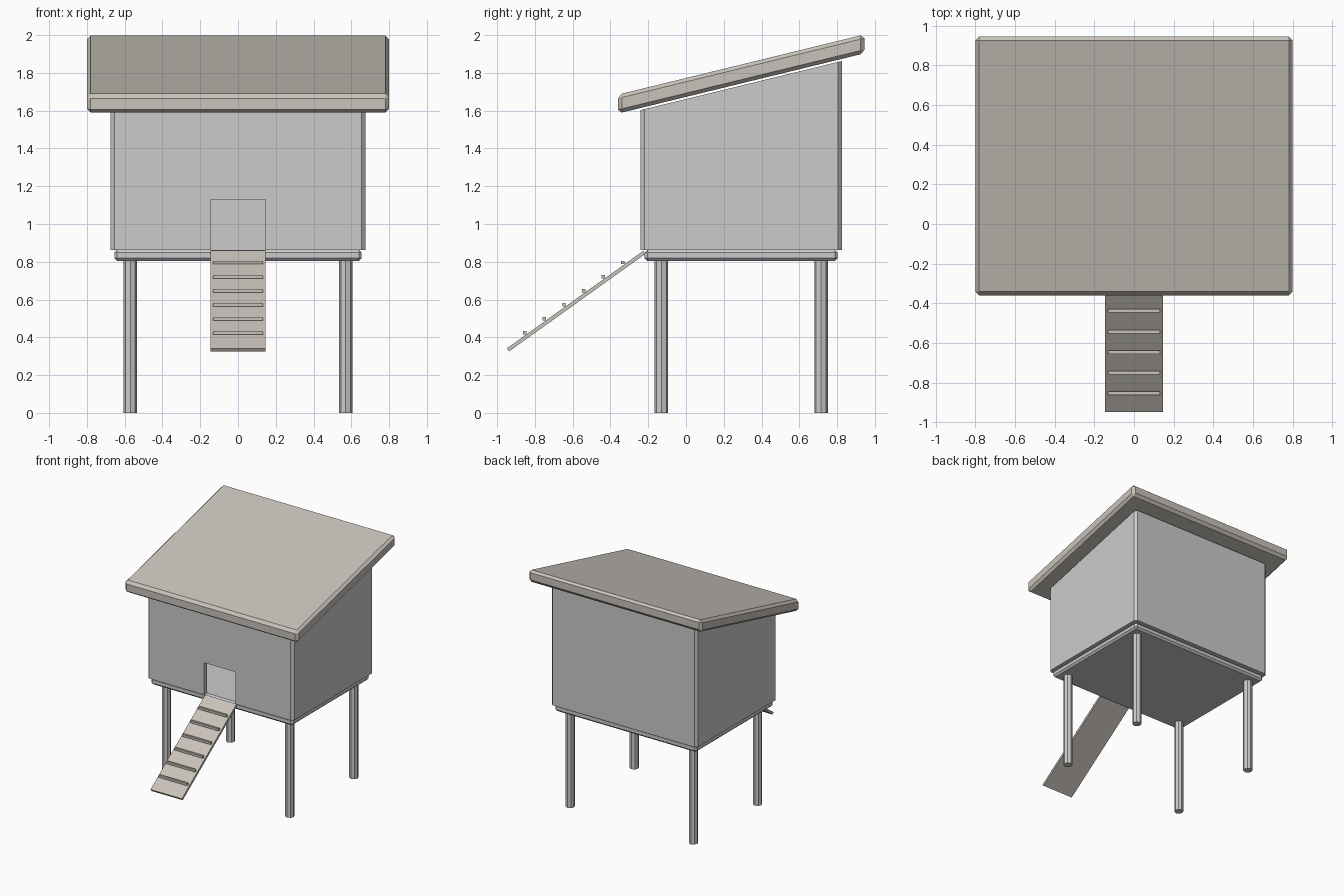
import bpy, bmesh, math
from mathutils import Matrix

if "Cube" in bpy.data.objects:
    bpy.data.objects.remove(bpy.data.objects["Cube"])


def box(name, x, y, z, bevel=0.0):
    """Box from (min, max) ranges, optionally chamfered."""
    bm = bmesh.new()
    bmesh.ops.create_cube(bm, size=1)
    for v in bm.verts:
        v.co = [r[0] if c < 0 else r[1] for c, r in zip(v.co, (x, y, z))]
    if bevel:
        bmesh.ops.bevel(bm, geom=bm.edges[:], offset=bevel, segments=1,
                        affect='EDGES', profile=0.5)
    return finish(name, bm)


def finish(name, bm):
    bmesh.ops.recalc_face_normals(bm, faces=bm.faces[:])
    me = bpy.data.meshes.new(name)
    bm.to_mesh(me)
    bm.free()
    ob = bpy.data.objects.new(name, me)
    bpy.context.collection.objects.link(ob)
    return ob


def paint(ob, mat):
    ob.data.materials.append(mat)


wood = bpy.data.materials.new("weathered_wood")
wood.diffuse_color = (0.58, 0.54, 0.49, 1)
wood.use_nodes = True
wood.node_tree.nodes["Principled BSDF"].inputs["Base Color"].default_value = wood.diffuse_color
SLOPE = 0.244

# Sloping roof: chamfered slab sheared along y
roof = box("roof", (-0.8, 0.8), (-0.36, 0.945), (1.585, 1.685), 0.02)
for v in roof.data.vertices:
    v.co.z += (v.co.y + 0.36) * SLOPE
paint(roof, wood)

# Hollow house walls: outer chamfered ring, inner ring, tops follow the roof
X, Y0, Y1, C, T, Z0 = 0.675, -0.24, 0.825, 0.02, 0.04, 0.862


def ring(x, y0, y1, c):
    return [(-x + c, y0), (x - c, y0), (x, y0 + c), (x, y1 - c),
            (x - c, y1), (-x + c, y1), (-x, y1 - c), (-x, y0 + c)]


bm = bmesh.new()
loops = []
for pts in (ring(X, Y0, Y1, C), ring(X - T, Y0 + T, Y1 - T, 0.01)):
    loops.append([bm.verts.new((x, y, Z0)) for x, y in pts])
    loops.append([bm.verts.new((x, y, 1.603 + (y - Y0) * SLOPE)) for x, y in pts])
for a, b in ((0, 1), (1, 3), (3, 2), (2, 0)):
    for i in range(8):
        j = (i + 1) % 8
        bm.faces.new((loops[a][i], loops[a][j], loops[b][j], loops[b][i]))
walls = finish("house_walls", bm)

# Doorway cut through the front wall
cutter = box("doorway_cutter", (-0.145, 0.145), (-0.4, -0.1), (0.8, 1.13))
cutter.hide_render = True
cutter.hide_viewport = True
cut = walls.modifiers.new("doorway", 'BOOLEAN')
cut.operation = 'DIFFERENCE'
cut.solver = 'EXACT'
cut.object = cutter

# Floor slab
box("floor", (-0.655, 0.655), (-0.22, 0.803), (0.805, 0.863), 0.015)

# Eight-sided legs
for side, x in (("left", -0.57), ("right", 0.57)):
    for end, y in (("front", -0.13), ("back", 0.715)):
        bm = bmesh.new()
        bmesh.ops.create_cone(bm, cap_ends=True, segments=8, radius1=0.036,
                              radius2=0.036, depth=0.81,
                              matrix=Matrix.Translation((x, y, 0.405)))
        finish(f"{end}_{side}_leg", bm)

# Ramp leading down from the doorway
ramp = box("ramp", (-0.145, 0.145), (-0.444, 0.444), (-0.01, 0.01))
ramp.location = (0, -0.581, 0.592)
ramp.rotation_euler.x = math.atan2(0.515, 0.72)
paint(ramp, wood)

# Ramp treads
for i in range(6):
    y, z = -0.334 - 0.104 * i, 0.796 - 0.0745 * i
    tread = box(f"ramp_tread_{i + 1}", (-0.132, 0.132),
                (y - 0.009, y + 0.009), (z - 0.009, z + 0.009))
    paint(tread, wood)
